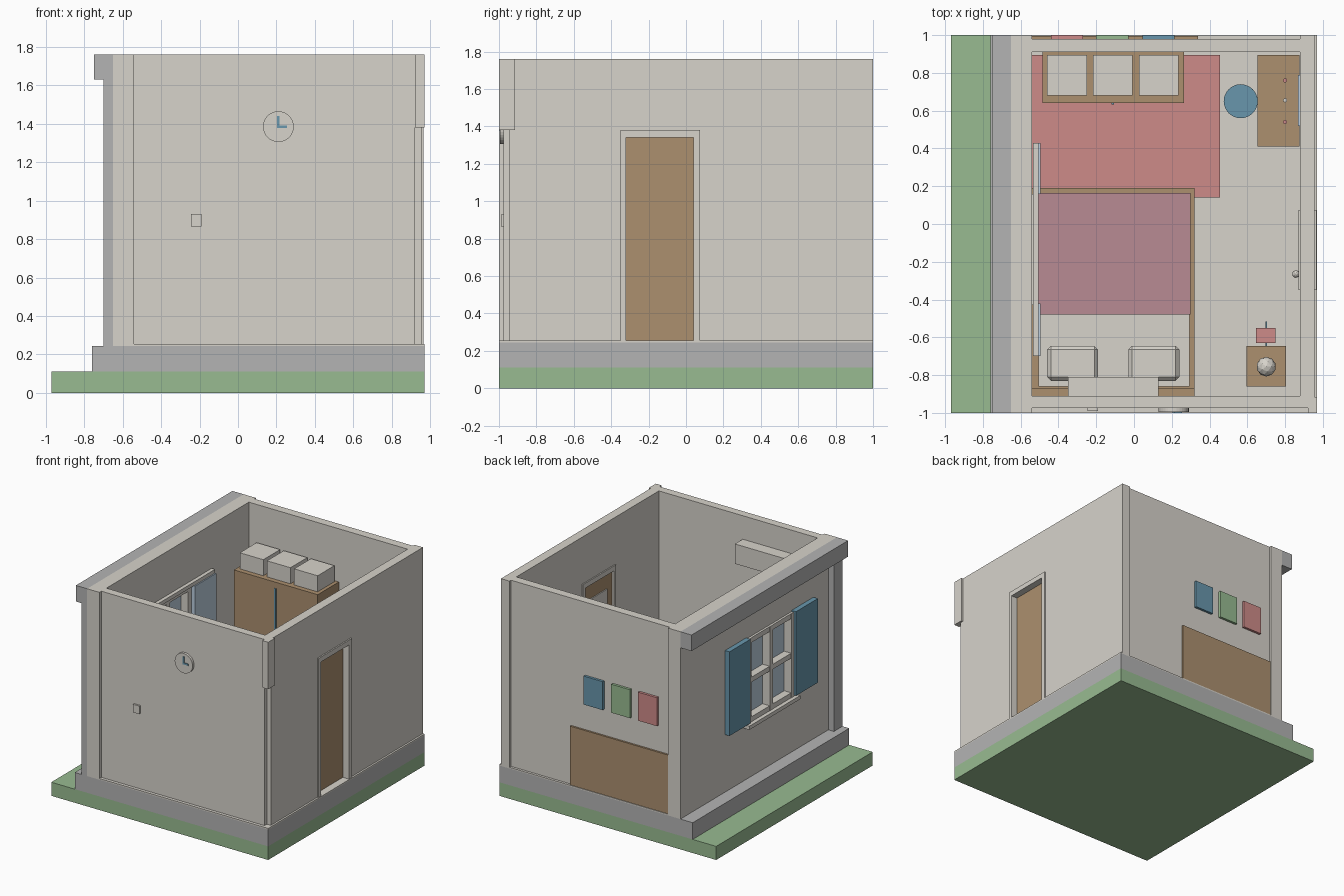
import bpy, bmesh, math

if "Cube" in bpy.data.objects:
    bpy.data.objects.remove(bpy.data.objects["Cube"], do_unlink=True)


def material(name, rgb):
    linear = [((c / 255 + 0.055) / 1.055) ** 2.4 for c in rgb] + [1.0]
    m = bpy.data.materials.new(name)
    m.use_nodes = True
    m.diffuse_color = linear
    m.node_tree.nodes["Principled BSDF"].inputs["Base Color"].default_value = linear
    return m


plaster = material("warm plaster", (215, 211, 203))
stone = material("grey stone", (180, 180, 180))
grass = material("grass green", (152, 187, 145))
wood = material("brown wood", (172, 144, 111))
red = material("soft red", (206, 139, 137))
mauve = material("mauve", (184, 139, 148))
teal = material("teal", (104, 150, 172))
glass = material("pale blue", (188, 207, 224))


def finish(name, bm, mat):
    mesh = bpy.data.meshes.new(name)
    bm.to_mesh(mesh)
    bm.free()
    mesh.materials.append(mat)
    ob = bpy.data.objects.new(name, mesh)
    bpy.context.scene.collection.objects.link(ob)
    return ob


def box(name, mat, x, y, z, bevel=0):
    """Box from (low, high) pairs on each axis."""
    bm = bmesh.new()
    bmesh.ops.create_cube(bm, size=1)
    for v in bm.verts:
        v.co = [lo + (hi - lo) * (c + 0.5) for c, (lo, hi) in zip(v.co, (x, y, z))]
    if bevel:
        bmesh.ops.bevel(bm, geom=bm.edges[:], offset=bevel, segments=1, affect='EDGES')
    return finish(name, bm, mat)


def cylinder(name, mat, centre, r, depth, sides=24, along_y=False):
    bm = bmesh.new()
    bmesh.ops.create_cone(bm, cap_ends=True, segments=sides, radius1=r, radius2=r, depth=depth)
    ob = finish(name, bm, mat)
    ob.location = centre
    if along_y:
        ob.rotation_euler.x = math.pi / 2
    return ob


def ball(name, mat, centre, r, detail):
    bm = bmesh.new()
    bmesh.ops.create_icosphere(bm, subdivisions=detail, radius=r)
    ob = finish(name, bm, mat)
    ob.location = centre
    return ob


def cut(ob, x, y, z):
    """Cut a box-shaped opening and bake the result."""
    cutter = box("opening_cutter", plaster, x, y, z)
    cutter.hide_render = True
    mod = ob.modifiers.new("opening", 'BOOLEAN')
    mod.operation, mod.object, mod.solver = 'DIFFERENCE', cutter, 'EXACT'
    graph = bpy.context.evaluated_depsgraph_get()
    baked = bpy.data.meshes.new_from_object(ob.evaluated_get(graph))
    ob.modifiers.clear()
    ob.data = baked
    bpy.data.objects.remove(cutter, do_unlink=True)


FLOOR, TOP = 0.255, 1.76

# Ground, foundation and floor
box("ground", grass, (-0.97, 0.97), (-1, 1), (0, 0.11))
box("foundation", stone, (-0.76, 0.97), (-1, 1), (0.11, 0.245))
box("floor", plaster, (-0.65, 0.97), (-1, 1), (0.245, FLOOR))

# Walls with window and door openings
window_wall = box("window_wall", plaster, (-0.65, -0.54), (-1, 1), (0.25, TOP))
cut(window_wall, (-0.8, -0.4), (-0.43, 0.16), (0.70, 1.38))
door_wall = box("door_wall", plaster, (0.88, 0.955), (-0.945, 1), (0.25, TOP))
cut(door_wall, (0.8, 1.1), (-0.32, 0.04), (FLOOR, 1.34))
box("front_wall", plaster, (-0.54, 0.92), (-0.975, -0.91), (0.25, TOP))
box("back_wall", plaster, (-0.54, 0.88), (0.91, 0.98), (0.25, TOP))
box("corner_block", plaster, (0.92, 0.97), (-1, -0.915), (1.38, TOP))

# Stone trim on the window side
box("roof_trim", stone, (-0.75, -0.65), (-1, 1), (1.63, TOP))
box("corner_pillar", stone, (-0.70, -0.65), (-1, -0.89), (0.245, 1.63))

# Window, shutters and curtains
box("window_pane", glass, (-0.605, -0.595), (-0.43, 0.16), (0.70, 1.38))
for i, y in enumerate((-0.43, -0.155, 0.12)):
    box(f"window_upright_{i}", plaster, (-0.67, -0.53), (y, y + 0.04), (0.70, 1.38))
for i, z in enumerate((0.70, 1.02, 1.34)):
    box(f"window_rail_{i}", plaster, (-0.668, -0.532), (-0.43, 0.16), (z, z + 0.04))
box("window_sill", plaster, (-0.70, -0.65), (-0.46, 0.19), (0.67, 0.70))
box("curtain_rail", plaster, (-0.535, -0.505), (-0.70, 0.43), (1.38, 1.41))
for side, y in (("front", (-0.70, -0.42)), ("back", (0.16, 0.43))):
    box(f"shutter_{side}", teal, (-0.69, -0.65), y, (0.71, 1.39))
    box(f"curtain_{side}", glass, (-0.53, -0.495), y, (0.70, 1.38))

# Door, its frame and knob
box("door", wood, (0.885, 0.91), (-0.32, 0.04), (FLOOR, 1.34))
for side, y in (("front", (-0.35, -0.32)), ("back", (0.04, 0.075))):
    box(f"door_jamb_{side}", plaster, (0.87, 0.966), y, (FLOOR, 1.38))
box("door_lintel", plaster, (0.87, 0.966), (-0.32, 0.04), (1.34, 1.38))
box("door_panel", plaster, (0.877, 0.885), (-0.25, 0.0), (0.6, 1.22))
ball("door_knob", plaster, (0.857, -0.265, 0.78), 0.02, 2)

# Outer front: clock and switch
cylinder("clock", plaster, (0.21, -0.982, 1.385), 0.08, 0.025, 32, along_y=True)
box("clock_hand_long", teal, (0.203, 0.217), (-1, -0.99), (1.378, 1.44))
box("clock_hand_short", teal, (0.217, 0.255), (-1, -0.99), (1.378, 1.392))
box("light_switch", plaster, (-0.245, -0.19), (-0.99, -0.97), (0.865, 0.93))

# Outer back: panel and three pictures
box("back_panel", wood, (-0.54, 0.34), (0.97, 0.995), (0.25, 0.73))
for i, (x, mat) in enumerate(((-0.44, red), (-0.20, green_mat := grass), (0.045, teal))):
    box(f"picture_{i}", mat, (x, x + 0.17), (0.97, 1), (0.94, 1.17))

# Bed
box("bed_frame", wood, (-0.54, 0.32), (-0.905, 0.19), (FLOOR, 0.42))
box("headboard", wood, (-0.54, 0.32), (-0.91, -0.87), (FLOOR, 0.73))
box("mattress", plaster, (-0.505, 0.295), (-0.86, 0.16), (0.40, 0.47))
box("blanket", mauve, (-0.51, 0.30), (-0.48, 0.165), (0.40, 0.485))
for side, x in (("right", -0.46), ("left", -0.03)):
    box(f"pillow_{side}", plaster, (x, x + 0.27), (-0.83, -0.645), (0.46, 0.54), 0.02)

# Air unit above the bed
box("air_unit", plaster, (-0.35, 0.13), (-0.92, -0.81), (1.41, 1.57))

# Rug
box("rug", red, (-0.54, 0.455), (0.14, 0.895), (FLOOR, 0.264))

# Wardrobe with storage boxes
box("wardrobe", wood, (-0.485, 0.265), (0.64, 0.915), (FLOOR, 1.33))
box("wardrobe_handle", teal, (-0.12, -0.105), (0.632, 0.64), (0.38, 1.28))
for i in range(3):
    x = -0.46 + i * 0.243
    box(f"storage_box_{i}", plaster, (x, x + 0.21), (0.68, 0.895), (1.33, 1.46))

# Desk, mirror, bottles and stool
box("desk_top", wood, (0.655, 0.875), (0.41, 0.895), (0.58, 0.61))
for side, y in (("front", (0.41, 0.44)), ("back", (0.865, 0.895))):
    box(f"desk_side_{side}", wood, (0.655, 0.875), y, (FLOOR, 0.58))
box("desk_mirror", glass, (0.868, 0.882), (0.52, 0.79), (0.72, 1.15))
for i, (y, mat) in enumerate(((0.54, red), (0.655, plaster), (0.76, red))):
    cylinder(f"bottle_{i}", mat, (0.80, y, 0.635), 0.011, 0.05, 12)
cylinder("stool_seat", teal, (0.565, 0.65, 0.43), 0.09, 0.04)
cylinder("stool_leg", wood, (0.565, 0.65, 0.335), 0.03, 0.16, 12)

# Nightstand, lamp and small bag
box("nightstand", wood, (0.595, 0.805), (-0.86, -0.645), (FLOOR, 0.48))
cylinder("lamp_stem", wood, (0.70, -0.755, 0.50), 0.015, 0.05, 12)
ball("lamp", plaster, (0.70, -0.755, 0.56), 0.052, 2)
box("bag", red, (0.645, 0.75), (-0.63, -0.55), (FLOOR, 0.36))
box("bag_strap", teal, (0.697, 0.703), (-0.645, -0.515), (0.30, 0.306))
